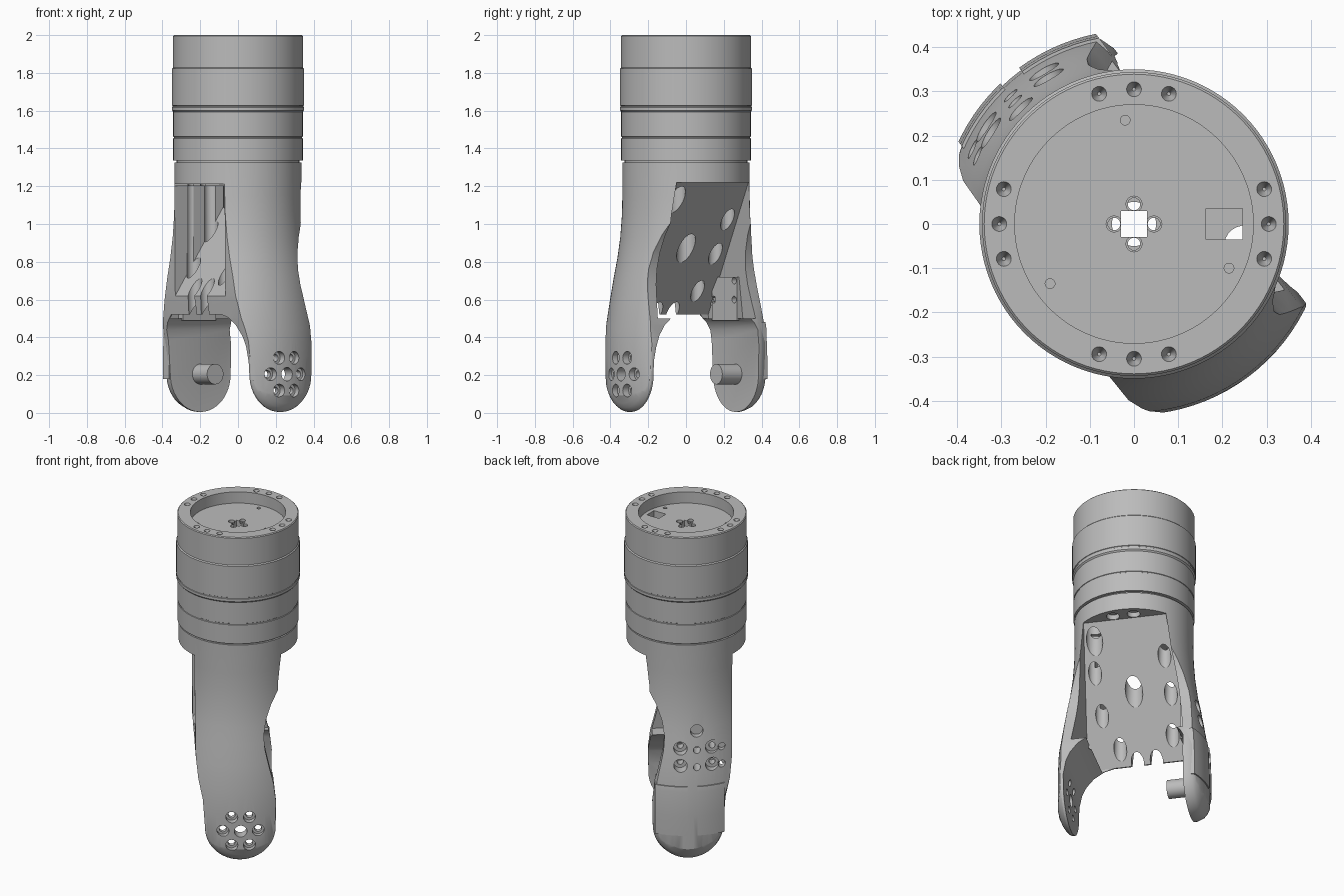
import bpy, bmesh
from math import sin, cos, pi, radians
from mathutils import Matrix, Vector

cube = bpy.data.objects.get("Cube")
if cube:
    bpy.data.objects.remove(cube, do_unlink=True)

metal = bpy.data.materials.new("satin grey metal")
metal.use_nodes = True
GREY = (0.5, 0.5, 0.5, 1)
metal.diffuse_color = GREY
metal.node_tree.nodes["Principled BSDF"].inputs["Base Color"].default_value = GREY


def finish(bm, name):
    bmesh.ops.recalc_face_normals(bm, faces=bm.faces)
    me = bpy.data.meshes.new(name)
    bm.to_mesh(me)
    bm.free()
    me.materials.append(metal)
    ob = bpy.data.objects.new(name, me)
    bpy.context.scene.collection.objects.link(ob)
    return ob


def loft(name, sections):
    """Skin closed rings of 3D points and cap both ends."""
    bm = bmesh.new()
    rings = [[bm.verts.new(p) for p in ring] for ring in sections]
    bm.faces.new(rings[0])
    bm.faces.new(rings[-1])
    n = len(rings[0])
    for a, b in zip(rings, rings[1:]):
        for i in range(n):
            j = (i + 1) % n
            bm.faces.new((a[i], a[j], b[j], b[i]))
    return finish(bm, name)


def prism(name, pts, along, half):
    """Extrude a (side, z) outline both ways along x or y; half depends on z."""
    return loft(name, [[(s * half(z), p, z) if along == "x" else (p, s * half(z), z)
                        for p, z in pts] for s in (-1, 1)])


def revolve(name, profile, steps=96):
    """Solid of revolution from (radius, z) points."""
    turns = [2 * pi * i / steps for i in range(steps)]
    return loft(name, [[(r * cos(a), r * sin(a), z) for a in turns] for r, z in profile])


def rod(name, start, end, r1, r2=None, sides=24):
    """Cylinder or cone between two points."""
    a, b = Vector(start), Vector(end)
    turn = (b - a).to_track_quat("Z", "Y").to_matrix().to_4x4()
    bm = bmesh.new()
    bmesh.ops.create_cone(bm, cap_ends=True, segments=sides, radius1=r1,
                          radius2=r1 if r2 is None else r2, depth=(b - a).length,
                          matrix=Matrix.Translation((a + b) / 2) @ turn)
    return finish(bm, name)


def box(name, lo, hi):
    lo, hi = Vector(lo), Vector(hi)
    bm = bmesh.new()
    bmesh.ops.create_cube(bm, size=1, matrix=Matrix.Translation((lo + hi) / 2)
                          @ Matrix.Diagonal((*(hi - lo), 1)))
    return finish(bm, name)


def combine(ob, tool, op="DIFFERENCE"):
    mod = ob.modifiers.new("cut", "BOOLEAN")
    mod.operation, mod.object, mod.solver = op, tool, "EXACT"
    bpy.context.view_layer.objects.active = ob
    bpy.ops.object.modifier_apply(modifier=mod.name)
    bpy.data.objects.remove(tool, do_unlink=True)


# Fork housing: flared round body trimmed to the fork outline (prongs on the x axis)
AXIS = .205
FLARE = [(.432, -.05), (.432, .3), (.426, .45), (.402, .6), (.382, .72), (.363, .82),
         (.348, .93), (.339, 1.05), (.337, 1.15), (.337, 1.325)]
fork = revolve("fork_housing", FLARE)
tip = [(.2 * cos(pi + pi * i / 24), AXIS + .2 * sin(pi + pi * i / 24)) for i in range(25)]
right = [(.203, .36), (.19, .47), (.165, .57), (.14, .68), (.134, .76), (.147, .85),
         (.18, .94), (.23, 1.03), (.265, 1.1), (.275, 1.212), (.5, 1.212), (.5, 1.4)]
left = [(-.5, 1.4), (-.5, 1.212), (-.255, 1.212), (-.25, .62), (-.237, .5), (-.212, .38)]


def shrunk(p, z, k):
    """Pull the prong tip outline inward, fading out above it."""
    fade = min(1, max(0, (.7 - z) / .35))
    return p * (1 + (k - 1) * fade), AXIS + (z - AXIS) * k if z < AXIS else z


# The outline narrows outward so that the prong ends are rounded over
front_round = [(.378, 1), (.39, .965), (.403, .89), (.416, .77), (.428, .6), (.45, .4)]
rear_round = [(-.45, .4), (-.425, .62), (-.41, .78), (-.395, .88), (-.38, .94), (-.345, 1)]
combine(fork, loft("outline", [[(x, *shrunk(p, z, k)) for p, z in tip + right + left]
                               for x, k in rear_round + front_round]), "INTERSECT")

# Gap between prongs, cavity under the sloped web, pocket above it
gap = [(-.33, -.1), (.365, -.1), (.365, .27), (.35, .35), (.325, .41), (.285, .465),
       (.23, .505), (.17, .521), (-.27, .521), (-.31, .48), (-.33, .44)]
combine(fork, prism("gap", gap, "y", lambda z: .6))
combine(fork, prism("cavity", [(.6, 1.22), (.23, 1.22), (-.232, .52), (-.232, .5), (.6, .5)],
                    "x", lambda z: .24 + .09 * (1.22 - z) / .77))
combine(fork, prism("pocket", [(-.6, 1.2), (.142, 1.2), (-.25, .62), (-.6, .62)],
                    "x", lambda z: .22))
combine(fork, box("screw_pad", (-.325, -.15, .49), (-.285, .07, .72)), "UNION")

# Vertical screw bores through the web
bores = [(.2, -.065), (.12, -.175), (.03, -.225), (-.08, -.225), (-.19, -.15),
         (-.21, -.02), (-.2, .1), (.21, .07), (.18, .17), (.06, .27), (-.06, .27)]
for x, y in bores:
    combine(fork, rod("bore", (x, y, .4), (x, y, 1.25), .037))
combine(fork, rod("bore", (0, 0, .4), (0, 0, 1.4), .05))
combine(fork, rod("bore", (.19, .17, .4), (.19, .17, 1.4), .046))

# Bolt circle on the front prong
combine(fork, rod("hub_hole", (.25, 0, AXIS), (.5, 0, AXIS), .036))
for i in range(6):
    y, z = .1 * cos(pi * i / 3), AXIS + .1 * sin(pi * i / 3)
    combine(fork, rod("bolt", (.25, y, z), (.5, y, z), .02))
    combine(fork, rod("bolt_seat", (.392, y, z), (.5, y, z), .034))

# Raised covers on the rear prong, either side of a cable channel
covers = []
for lo, hi in ((-.205, -.05), (.005, .19)):
    cover = revolve("rear_cover", [(r + .007, z) for r, z in FLARE])
    combine(cover, box("trim", (-.6, lo, .18), (-.335, hi, .48)), "INTERSECT")
    covers.append(cover)

# Screw holes and cable bore on the rear prong
for z in (.6, .7):
    for y in (.045, -.135):
        combine(fork, rod("screw", (-.2, y, z), (-.5, y, z), .018))
        combine(fork, rod("screw_seat", (-.34, y, z), (-.5, y, z), .038))
    for y in (-.048, -.19):
        combine(fork, rod("small_hole", (-.31, y, z - .01), (-.5, y, z - .01), .02))
combine(fork, rod("cable_bore", (-.33, -.048, .8), (-.5, -.048, .8), .036))
pin = rod("pivot_pin", (-.2, 0, AXIS), (-.36, 0, AXIS), .054, sides=32)

# Joint drum with seams
drum = revolve("joint_drum", [
    (.325, 1.32), (.325, 1.336), (.343, 1.336), (.343, 1.453), (.34, 1.455), (.34, 1.461),
    (.343, 1.463), (.343, 1.594), (.35, 1.602), (.35, 1.618), (.347, 1.62), (.347, 1.626),
    (.35, 1.628), (.35, 1.822), (.344, 1.828), (.344, 1.995), (.339, 2)])
combine(drum, rod("recess", (0, 0, 1.93), (0, 0, 2.1), .27, sides=96))

# Rim screw holes in four groups of three, and the centre coupling
for q in range(4):
    for da in (-15, 0, 15):
        a = q * pi / 2 + radians(da)
        x, y = .305 * cos(a), .305 * sin(a)
        combine(drum, rod("rim_hole", (x, y, 1.96), (x, y, 2.01), .004, .02))
    x, y = .045 * cos(q * pi / 2), .045 * sin(q * pi / 2)
    combine(drum, rod("coupling_hole", (x, y, 1.2), (x, y, 2.1), .014))
    combine(drum, rod("coupling_seat", (x, y, 1.915), (x, y, 2.1), .018))
combine(drum, box("coupling", (-.029, -.029, 1.2), (.029, .029, 2.1)))
combine(drum, box("window", (.163, -.035, 1.2), (.246, .035, 2.1)))
for x, y in ((-.02, .235), (-.19, -.135), (.215, -.1)):
    combine(drum, rod("pilot", (x, y, 1.9), (x, y, 2.1), .011))

# Turn the fork to its working angle and shade
turn = Matrix.Rotation(radians(-53), 4, "Z")
for ob in (fork, pin, *covers):
    ob.data.transform(turn)
for ob in (fork, pin, drum, *covers):
    bpy.ops.object.select_all(action="DESELECT")
    ob.select_set(True)
    bpy.context.view_layer.objects.active = ob
    bpy.ops.object.shade_smooth_by_angle(angle=radians(28))
